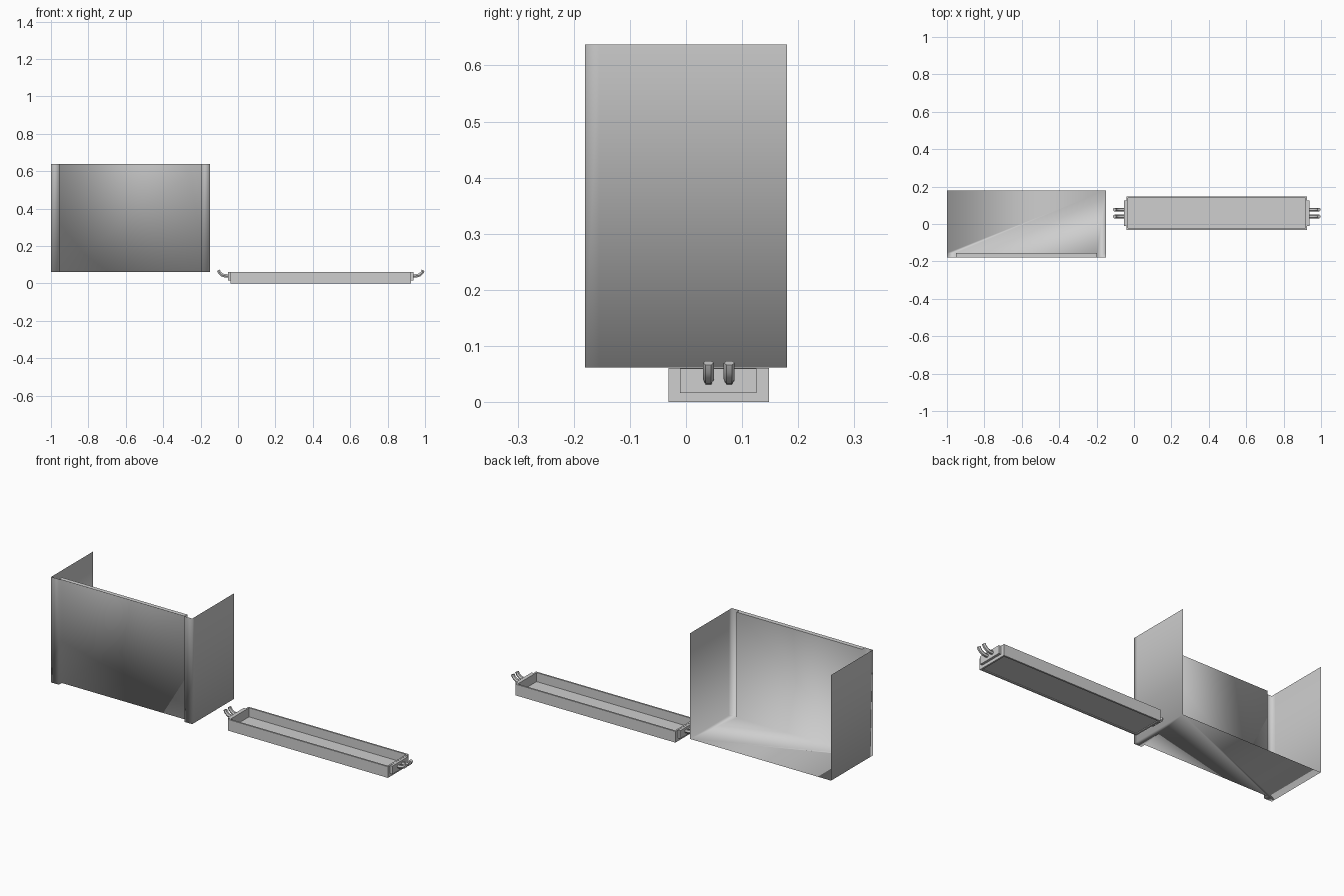
import bpy, bmesh
from mathutils import Matrix, Vector

if "Cube" in bpy.data.objects:
    bpy.data.objects.remove(bpy.data.objects["Cube"], do_unlink=True)

# One grey metal for everything
grey = bpy.data.materials.new("grey_metal")
grey.use_nodes = True
colour = (0.62, 0.62, 0.62, 1)
grey.diffuse_color = colour
grey.node_tree.nodes["Principled BSDF"].inputs["Base Color"].default_value = colour


def add_mesh(name, bm, smooth=False):
    mesh = bpy.data.meshes.new(name)
    bmesh.ops.recalc_face_normals(bm, faces=bm.faces)
    for face in bm.faces:
        face.smooth = smooth
    bm.to_mesh(mesh)
    bm.free()
    obj = bpy.data.objects.new(name, mesh)
    bpy.context.collection.objects.link(obj)
    mesh.materials.append(grey)
    return obj


def box(low, high):
    bm = bmesh.new()
    low, high = Vector(low), Vector(high)
    size = high - low
    matrix = Matrix.Translation((low + high) / 2) @ Matrix.Diagonal((*size, 1))
    bmesh.ops.create_cube(bm, size=1, matrix=matrix)
    return bm


# Holder: sheet walls around a recessed front, open at back and top
LEFT, RIGHT, BACK, FRONT, RECESS = -1.0, -0.15, 0.18, -0.18, -0.155
BOTTOM, TOP, STRIP = 0.062, 0.637, 0.047
half = [(LEFT, BACK), (LEFT, RECESS), (LEFT, FRONT),
        (LEFT + STRIP, FRONT), (LEFT + STRIP, RECESS)]
plan = half + [(LEFT + RIGHT - x, y) for x, y in reversed(half)]
bm = bmesh.new()
low = [bm.verts.new((x, y, BOTTOM)) for x, y in plan]
high = [bm.verts.new((x, y, TOP)) for x, y in plan]
for i in range(len(plan) - 1):
    bm.faces.new((low[i], low[i + 1], high[i + 1], high[i]))
bm.faces.new(low)
add_mesh("holder_shell", bm, smooth=True)

# Lip closing the top of the front recess
bm = bmesh.new()
bm.faces.new([bm.verts.new((*plan[i], TOP)) for i in (3, 4, 5, 6)])
add_mesh("holder_top_lip", bm)

# Tray: box with a deep hollow above and a shallow one below
TRAY_LEFT, TRAY_RIGHT = -0.04, 0.925
MIDDLE = (TRAY_LEFT + TRAY_RIGHT) / 2
bm = box((TRAY_LEFT, -0.031, 0), (TRAY_RIGHT, 0.148, 0.061))
bm.normal_update()
for direction, depth in ((1, 0.049), (-1, 0.004)):
    face = next(f for f in bm.faces if f.normal.z * direction > 0.9)
    bmesh.ops.inset_region(bm, faces=[face], thickness=0.013)
    moved = bmesh.ops.extrude_discrete_faces(bm, faces=[face])["faces"][0]
    bmesh.ops.translate(bm, verts=moved.verts, vec=(0, 0, -direction * depth))
add_mesh("tray", bm)

# Plates and hooked prongs, repeated on both ends of the tray
for side, sign in (("right", 1), ("left", -1)):
    def end_x(x):
        return MIDDLE + sign * (x - MIDDLE)

    xs = sorted((end_x(-0.053), end_x(TRAY_LEFT)))
    add_mesh(side + "_end_plate", box((xs[0], -0.011, 0.016), (xs[1], 0.126, 0.06)))

    for number, y in enumerate((0.04, 0.077)):
        curve = bpy.data.curves.new("prong_path", "CURVE")
        curve.dimensions = "3D"
        curve.bevel_depth = 0.0098
        curve.bevel_resolution = 1
        curve.use_fill_caps = True
        path = [(-0.05, 0.04), (-0.072, 0.041), (-0.087, 0.046),
                (-0.099, 0.057), (-0.105, 0.07)]
        spline = curve.splines.new("POLY")
        spline.points.add(len(path) - 1)
        for point, (x, z) in zip(spline.points, path):
            point.co = (end_x(x), y, z, 1)
        spline.use_smooth = True
        prong = bpy.data.objects.new(f"{side}_prong_{number + 1}", curve)
        bpy.context.collection.objects.link(prong)
        curve.materials.append(grey)
        bpy.ops.object.select_all(action="DESELECT")
        prong.select_set(True)
        bpy.context.view_layer.objects.active = prong
        bpy.ops.object.convert(target="MESH")
        bpy.ops.object.shade_smooth_by_angle()
